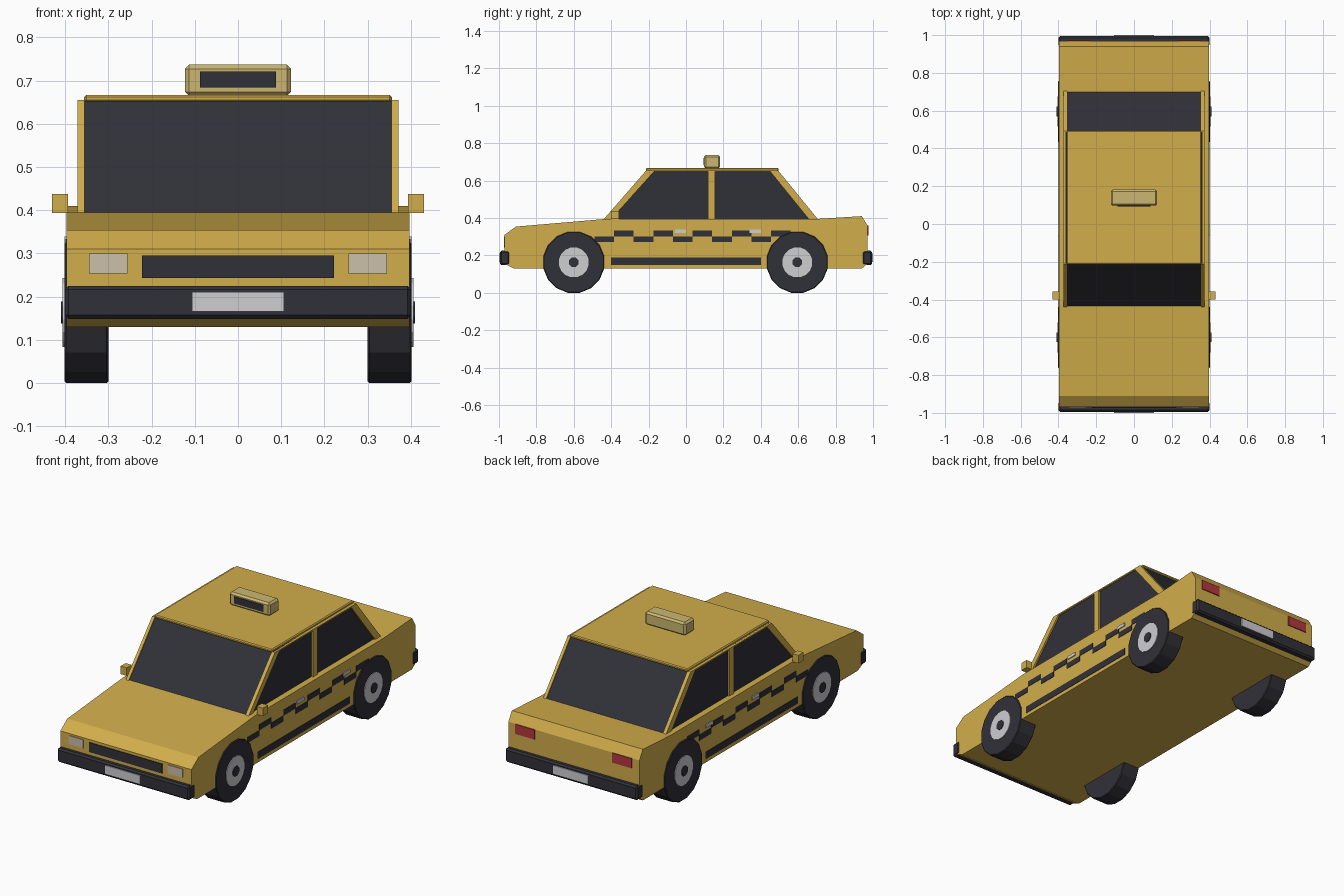
import bpy, bmesh, math
from mathutils import Matrix, Vector

cube = bpy.data.objects.get("Cube")
if cube:
    bpy.data.objects.remove(cube, do_unlink=True)


def material(name, rgb):
    m = bpy.data.materials.new(name)
    m.use_nodes = True
    m.diffuse_color = (*rgb, 1)
    bsdf = next(n for n in m.node_tree.nodes if n.type == 'BSDF_PRINCIPLED')
    bsdf.inputs["Base Color"].default_value = (*rgb, 1)
    return m


YELLOW = material("yellow paint", (0.64, 0.42, 0.07))
DARK = material("dark trim", (0.03, 0.03, 0.04))
SILVER = material("light grey", (0.62, 0.62, 0.65))
LAMP = material("headlight beige", (0.60, 0.53, 0.40))
SIGN = material("pale yellow", (0.60, 0.47, 0.16))
RED = material("tail light red", (0.45, 0.04, 0.05))


def finish(name, bm, mat, bevel=0.0):
    if bevel:
        bmesh.ops.bevel(bm, geom=bm.edges[:], offset=bevel, segments=1, affect='EDGES')
    bmesh.ops.recalc_face_normals(bm, faces=bm.faces[:])
    mesh = bpy.data.meshes.new(name)
    bm.to_mesh(mesh)
    bm.free()
    mesh.materials.append(mat)
    obj = bpy.data.objects.new(name, mesh)
    bpy.context.collection.objects.link(obj)
    return obj


def box(name, x, y, z, mat, bevel=0.0):
    """Box from (min, max) pairs."""
    bm = bmesh.new()
    bmesh.ops.create_cube(bm, size=1)
    for v in bm.verts:
        v.co = Vector([(a + b) / 2 + c * (b - a) for (a, b), c in zip((x, y, z), v.co)])
    return finish(name, bm, mat, bevel)


def prism(name, profile, x, mat, bevel=0.0):
    """Side profile of (y, z) points extruded across x."""
    bm = bmesh.new()
    face = bm.faces.new([bm.verts.new((x[0], y, z)) for y, z in profile])
    ext = bmesh.ops.extrude_face_region(bm, geom=[face])
    verts = [g for g in ext["geom"] if isinstance(g, bmesh.types.BMVert)]
    bmesh.ops.translate(bm, verts=verts, vec=(x[1] - x[0], 0, 0))
    return finish(name, bm, mat, bevel)


def disc(name, x, y, z, radius, sides, mat, bevel=0.0):
    """Cylinder lying along x with a flat side at the bottom."""
    bm = bmesh.new()
    bmesh.ops.create_cone(bm, cap_ends=True, segments=sides, radius1=radius,
                          radius2=radius, depth=abs(x[1] - x[0]))
    spin = Matrix.Rotation(math.pi / sides, 4, 'Z')
    place = Matrix.Translation(((x[0] + x[1]) / 2, y, z))
    bmesh.ops.transform(bm, verts=bm.verts, matrix=place @ Matrix.Rotation(math.pi / 2, 4, 'Y') @ spin)
    if bevel:
        rims = [e for e in bm.edges if abs(e.verts[0].co.x - e.verts[1].co.x) < 1e-4]
        bmesh.ops.bevel(bm, geom=rims, offset=bevel, segments=1, affect='EDGES')
    return finish(name, bm, mat)


def sided(s, a, b):
    return tuple(sorted((s * a, s * b)))


# Body shell
W = 0.397
prism("body", [(-0.97, 0.31), (-0.91, 0.354), (-0.43, 0.395), (0.70, 0.395), (0.94, 0.41),
               (0.97, 0.36), (0.97, 0.155), (0.94, 0.13), (-0.92, 0.13), (-0.97, 0.155)],
      (-W, W), YELLOW)

# Cabin glass and roof
prism("cabin_glass", [(-0.437, 0.39), (-0.208, 0.655), (0.488, 0.655), (0.703, 0.39)],
      (-0.363, 0.363), DARK)
box("roof", (-0.356, 0.356), (-0.215, 0.495), (0.65, 0.667), YELLOW, 0.005)

for s, side in ((1, "left"), (-1, "right")):
    # Window pillars
    px = sided(s, 0.355, 0.372)
    prism(f"front_pillar_{side}", [(-0.443, 0.39), (-0.212, 0.655), (-0.165, 0.655), (-0.403, 0.39)], px, YELLOW)
    prism(f"rear_pillar_{side}", [(0.66, 0.39), (0.445, 0.655), (0.492, 0.655), (0.708, 0.39)], px, YELLOW)
    box(f"middle_pillar_{side}", px, (0.118, 0.156), (0.39, 0.655), YELLOW)
    box(f"window_top_rail_{side}", px, (-0.212, 0.492), (0.648, 0.655), YELLOW)

    # Door mirror
    box(f"mirror_{side}", sided(s, 0.394, 0.431), (-0.40, -0.357), (0.394, 0.438), YELLOW)

    # Chequered band and lower trim strip
    trim = sided(s, W - 0.003, W + 0.002)
    step = 0.105
    for k in range(10):
        y = -0.49 + k * step
        z = 0.302 if k % 2 else 0.271
        box(f"check_{side}_{k}", trim, (y, y + step), (z, z + 0.031), DARK)
    box(f"side_strip_{side}", trim, (-0.40, 0.40), (0.15, 0.188), DARK)

    # Door handles
    for name, y in (("front", -0.06), ("rear", 0.34)):
        box(f"{name}_handle_{side}", sided(s, W - 0.003, W + 0.005), (y, y + 0.06), (0.321, 0.339), SILVER)

    # Wheels
    for name, y in (("front", -0.6), ("rear", 0.595)):
        disc(f"{name}_tyre_{side}", sided(s, 0.30, 0.402), y, 0.163, 0.166, 16, DARK, 0.004)
        disc(f"{name}_hub_{side}", sided(s, 0.39, 0.406), y, 0.163, 0.081, 16, SILVER)
        disc(f"{name}_hub_cap_{side}", sided(s, 0.39, 0.41), y, 0.163, 0.028, 8, DARK)

    # Lamps
    box(f"headlight_{side}", sided(s, 0.256, 0.345), (-0.974, -0.966), (0.253, 0.30), LAMP)
    box(f"tail_light_{side}", sided(s, 0.235, 0.352), (0.966, 0.975), (0.307, 0.36), RED)

# Grille
box("grille", (-0.222, 0.222), (-0.974, -0.966), (0.243, 0.295), DARK)

# Bumpers and blank plates
for s, end in ((-1, "front"), (1, "rear")):
    box(f"{end}_bumper", (-0.401, 0.401), sided(s, 0.942, 0.995), (0.148, 0.225), DARK, 0.009)
    box(f"{end}_plate", (-0.106, 0.106), sided(s, 0.992, 1.0), (0.165, 0.211), SILVER)

# Roof sign
box("roof_sign", (-0.123, 0.123), (0.097, 0.183), (0.664, 0.737), SIGN, 0.01)
box("roof_sign_panel", (-0.088, 0.088), (0.093, 0.1), (0.684, 0.721), DARK)
